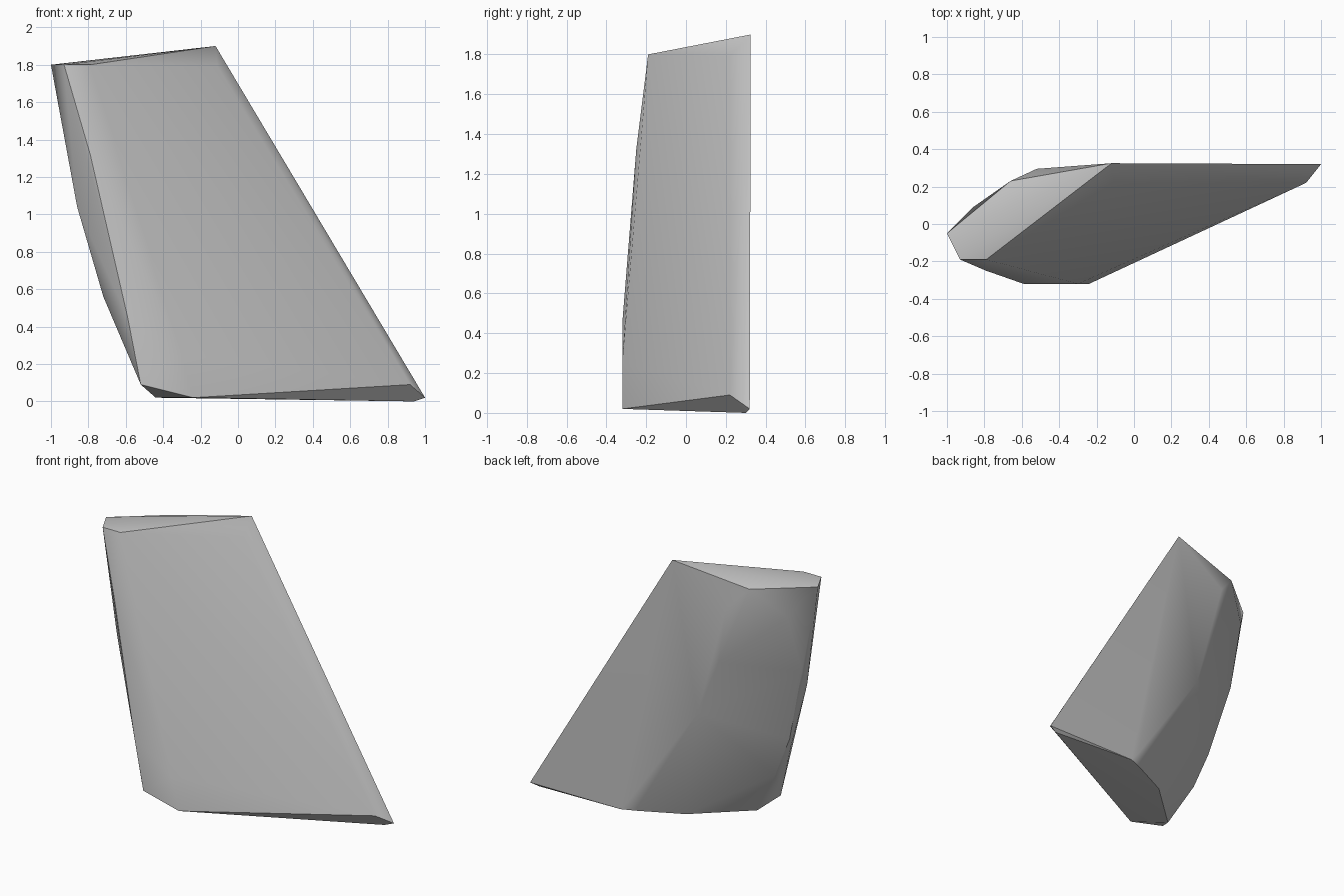
import bpy, bmesh, math

cube = bpy.data.objects.get("Cube")
if cube:
    bpy.data.objects.remove(cube, do_unlink=True)

# Plain stone material
stone = bpy.data.materials.new("stone_grey")
stone.use_nodes = True
colour = (0.55, 0.55, 0.55, 1)
stone.diffuse_color = colour
stone.node_tree.nodes["Principled BSDF"].inputs["Base Color"].default_value = colour

# Corner groups of the chipped slab
top = [(-.12, .325, 1.9), (-.93, -.19, 1.8), (-.79, -.19, 1.8), (-1, -.05, 1.8), (-.66, .23, 1.8)]
front_left_edge = [(-.79, -.25, 1.32), (-.59, -.32, .45), (-.52, -.32, .09)]
front_crease = [(-.73, -.165, 1.76), (-.3, -.32, .25)]
left_face = [(-.86, -.13, 1.04), (-.72, -.15, .56)]
left_edge = [(-.88, -.04, 1.17), (-.74, -.105, .63), (-.62, -.115, .34)]
back_ridge = [(-.52, .295, 1.65), (-.46, .293, 1.25), (-.3, .3, .85), (.23, .32, .09)]
back_bulge = [(-.86, .09, 1.6), (-.44, .12, .65)]
right_edge = [(-.11, .22, 1.79), (.92, .22, .09), (1, .32, .02)]
base = [(-.24, -.32, .02), (-.44, -.17, .02), (-.1, .14, .02), (.2, .285, .02),
        (.29, .32, .02), (.94, .3, 0)]

# The stone is the convex skin around its corners
bm = bmesh.new()
for point in (top + front_left_edge + front_crease + left_face + left_edge
              + back_ridge + back_bulge + right_edge + base):
    bm.verts.new(point)
bmesh.ops.convex_hull(bm, input=bm.verts)
loose = [v for v in bm.verts if not v.link_faces]
bmesh.ops.delete(bm, geom=loose, context='VERTS')
bmesh.ops.recalc_face_normals(bm, faces=bm.faces)
mesh = bpy.data.meshes.new("stone_slab")
bm.to_mesh(mesh)
bm.free()
mesh.materials.append(stone)

slab = bpy.data.objects.new("stone_slab", mesh)
bpy.context.collection.objects.link(slab)
bpy.context.view_layer.objects.active = slab
slab.select_set(True)
bpy.ops.object.shade_smooth_by_angle(angle=math.radians(35))

# Large faces keep their flat look next to the soft creases
weighted = slab.modifiers.new("flat_faces", 'WEIGHTED_NORMAL')
weighted.keep_sharp = True
